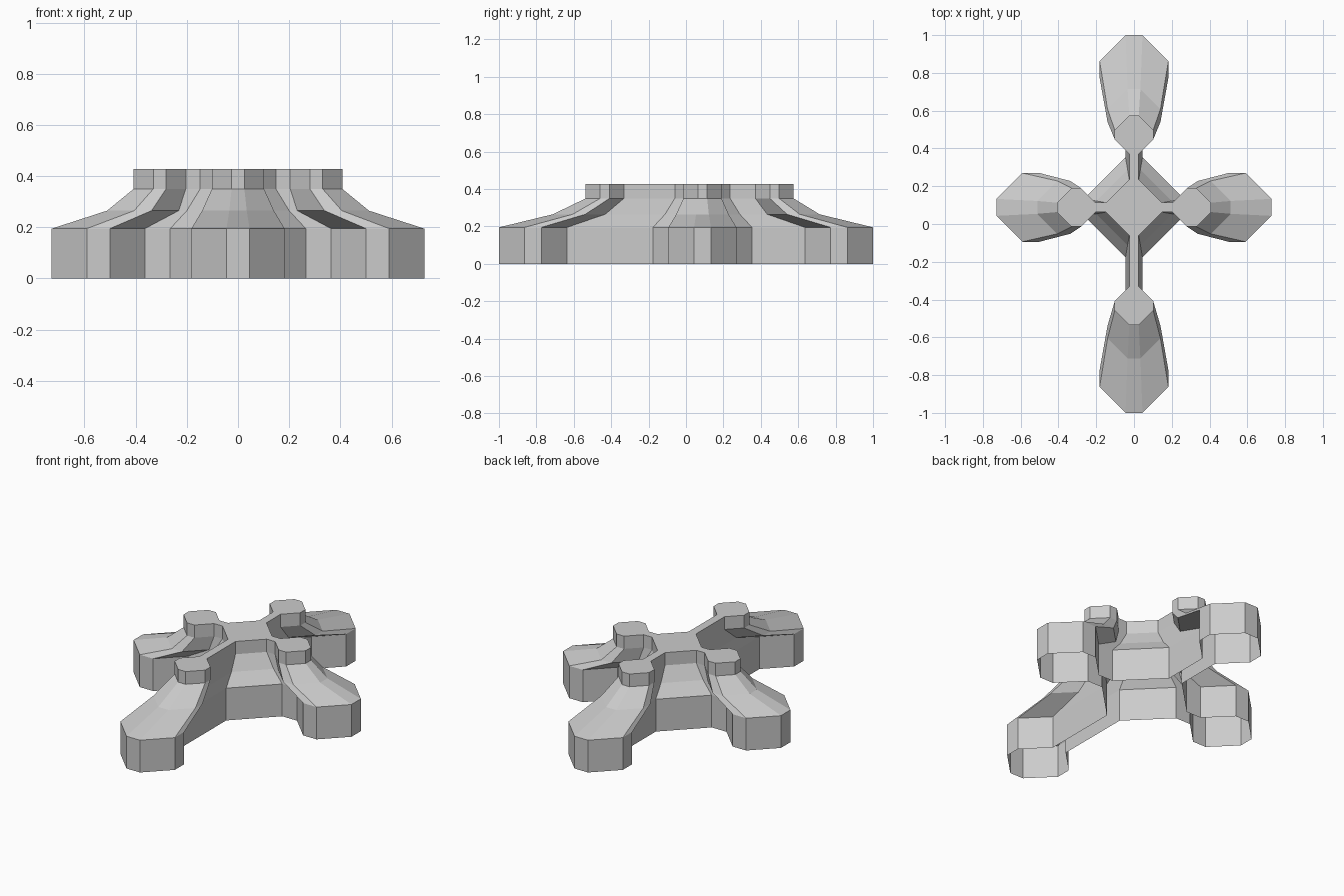
import bpy
import bmesh
from mathutils import Vector

old = bpy.data.objects.get("Cube")
if old:
    bpy.data.objects.remove(old, do_unlink=True)

HUB_Y = 0.088  # centre of the cross, slightly behind the origin


def outline(half, side, hub, reach_x, reach_back, reach_front):
    """Cross-shaped plan: four necks, each ending in a chamfered foot."""
    points = []
    arms = ((Vector((1, 0)), reach_x), (Vector((0, 1)), reach_back),
            (Vector((-1, 0)), reach_x), (Vector((0, -1)), reach_front))
    for along, c in arms:
        across = Vector((-along.y, along.x))
        edge = [(hub, side), (c - half, side), (c - side, half),
                (c + side, half), (c + half, side)]
        arm = [(a, -b) for a, b in edge] + edge[::-1]
        points += [along * a + across * b + Vector((0, HUB_Y)) for a, b in arm]
    return points


# Plans of the base, the sloping shoulder and the raised top
base = outline(0.182, 0.045, 0.265, 0.546, 0.73, 0.906)
shoulder = outline(0.14, 0.034, 0.2, 0.372, 0.486, 0.66)
top = outline(0.102, 0.025, 0.148, 0.306, 0.385, 0.522)
levels = [(base, 0), (base, 0.195), (shoulder, 0.265), (top, 0.35), (top, 0.427)]

# Loft the shell, open underneath
bm = bmesh.new()
rings = [[bm.verts.new((p.x, p.y, z)) for p in plan] for plan, z in levels]
for low, high in zip(rings, rings[1:]):
    for i in range(len(low)):
        j = (i + 1) % len(low)
        bm.faces.new((low[i], low[j], high[j], high[i]))
bm.faces.new(rings[-1])

mesh = bpy.data.meshes.new("cross_stand")
bm.to_mesh(mesh)
bm.free()
stand = bpy.data.objects.new("cross_stand", mesh)
bpy.context.collection.objects.link(stand)

# Single plain grey
grey = bpy.data.materials.new("light_grey")
grey.use_nodes = True
colour = (0.6, 0.6, 0.6, 1)
grey.diffuse_color = colour
grey.node_tree.nodes["Principled BSDF"].inputs["Base Color"].default_value = colour
mesh.materials.append(grey)
